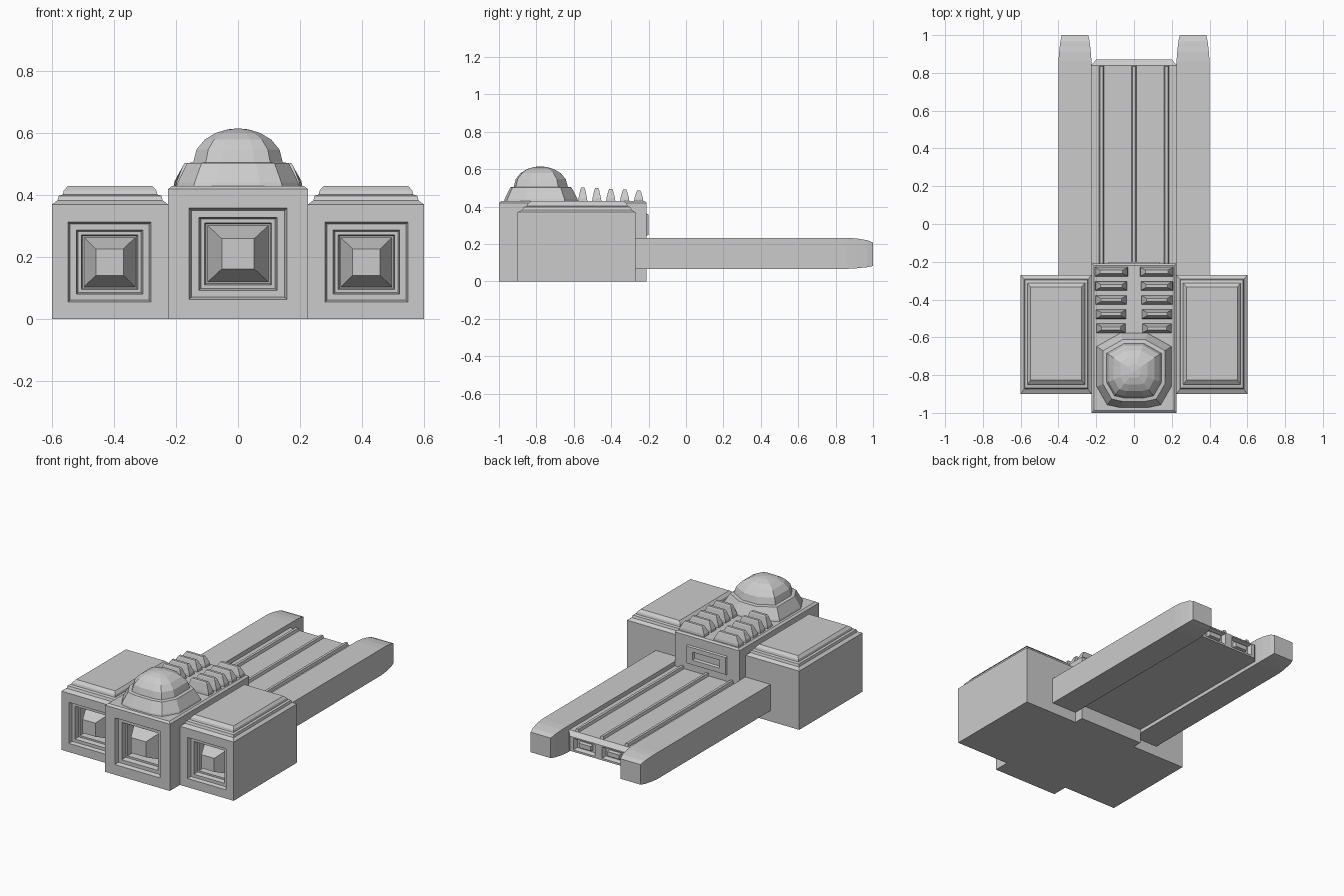
import bpy, bmesh
from math import sin, cos, radians

if "Cube" in bpy.data.objects:
    bpy.data.objects.remove(bpy.data.objects["Cube"])


def loft(name, loops):
    """Skin a sequence of equal-length point loops and cap both ends."""
    bm = bmesh.new()
    rows = [[bm.verts.new(p) for p in loop] for loop in loops]
    n = len(rows[0])
    for a, b in zip(rows, rows[1:]):
        for i in range(n):
            j = (i + 1) % n
            bm.faces.new((a[i], a[j], b[j], b[i]))
    bm.faces.new(rows[0][::-1])
    bm.faces.new(rows[-1])
    bmesh.ops.recalc_face_normals(bm, faces=bm.faces)
    me = bpy.data.meshes.new(name)
    bm.to_mesh(me)
    bm.free()
    ob = bpy.data.objects.new(name, me)
    bpy.context.collection.objects.link(ob)
    return ob


def upright(x0, x1, z0, z1, y):
    """Rectangle standing in the xz plane."""
    return [(x0, y, z0), (x1, y, z0), (x1, y, z1), (x0, y, z1)]


def flat(x0, x1, y0, y1, z):
    """Rectangle lying in the xy plane."""
    return [(x0, y0, z), (x1, y0, z), (x1, y1, z), (x0, y1, z)]


def window(cx, cz, hx, hz, y, depth):
    """Stepped recess with a blunt pyramid rising back to the front plane."""
    steps = [(1, 0), (.95, .22), (.8, .22), (.76, .5), (.68, .5),
             (.65, 1), (.62, 1), (.33, .08)]
    return [upright(cx - hx * s, cx + hx * s, cz - hz * s, cz + hz * s, y + d * depth)
            for s, d in steps]


# Central block: rear slotted panel, body, front window
loft("central_block", [
    upright(-.09, .09, .285, .325, -.215),
    upright(-.095, .095, .28, .33, -.2),
    upright(-.135, .135, .25, .358, -.2),
    upright(-.14, .14, .245, .363, -.21),
    upright(-.225, .225, 0, .42, -.21),
    upright(-.225, .225, 0, .42, -1),
] + window(0, .211, .158, .147, -1, .11))
loft("central_roof", [flat(-.225, .225, -1, -.21, .42),
                      flat(-.212, .212, -.987, -.22, .43)])

# Faceted dome on a sloping skirt
half = [(.07, .2), (.195, .13), (.195, -.08), (.14, -.175), (.07, -.19)]
outline = half + [(-x, y) for x, y in reversed(half)]


def ring(s, z):
    return [(x * s, -.78 + y * s, z) for x, y in outline]


rings = [ring(1.02, .425), ring(1, .44), ring(.84, .503), ring(.74, .506)]
rings += [ring(.74 * cos(radians(a)), .506 + .109 * sin(radians(a)))
          for a in (22, 42, 60, 76, 88)]
loft("dome", rings)

for side, tag in ((1, "right"), (-1, "left")):
    c = side * .4125
    # Side block with front window
    loft("side_block_" + tag, [
        upright(c - .1875, c + .1875, 0, .37, -.27),
        upright(c - .1875, c + .1875, 0, .37, -.9),
    ] + window(side * .414, .184, .134, .129, -.9, .1))
    # Stepped roof
    loft("side_roof_" + tag, [
        flat(c - .1875 + i, c + .1875 - i, -.9 + i * 1.4, -.27 - i * 1.2, z)
        for i, z in ((0, .37), (.018, .383), (.022, .398), (.035, .402),
                     (.038, .415), (.052, .43))])

    # Tapered rear rail
    r = side * .3125
    loft("rail_" + tag, [
        upright(r - w, r + w, z0, z1, y)
        for w, z0, z1, y in ((.0875, .067, .233, -.3), (.0875, .067, .233, .86),
                             (.084, .07, .23, .91), (.077, .076, .22, .97),
                             (.07, .082, .208, 1))])

    # Half of the deck, with a chamfered end and a socket
    def deck(x, z0, z1, y):
        return upright(0, side * x, z0, z1, y)

    def socket(hx, hz, y):
        m = side * .1
        return upright(m - side * hx, m + side * hx, .138 - hz, .138 + hz, y)

    loft("deck_" + tag, [
        deck(.228, .09, .205, -.25), deck(.228, .09, .205, .84),
        deck(.2, .09, .182, .87), socket(.075, .036, .87),
        socket(.065, .028, .845), socket(.045, .018, .845), socket(.04, .014, .865)])

    # Cooling ribs, slightly longer and lower towards the rear
    for i in range(5):
        y = -.552 + i * .0748
        x0, x1 = .044 - i * .003, .2 + i * .002
        top = .503 - i * .004
        loft(f"rib_{tag}_{i + 1}", [
            flat(side * (x0 + e), side * (x1 - e), y - w, y + w, z)
            for e, w, z in ((0, .025, .425), (.003, .023, .445),
                            (.022, .012, top - .008), (.028, .008, top))])

# Ridges along the deck
for name, x in (("left", -.172), ("middle", 0), ("right", .172)):
    loft("deck_ridge_" + name, [flat(x - w, x + w, -.25, y, z)
                                for w, y, z in ((.014, .84, .2), (.008, .835, .222))])
